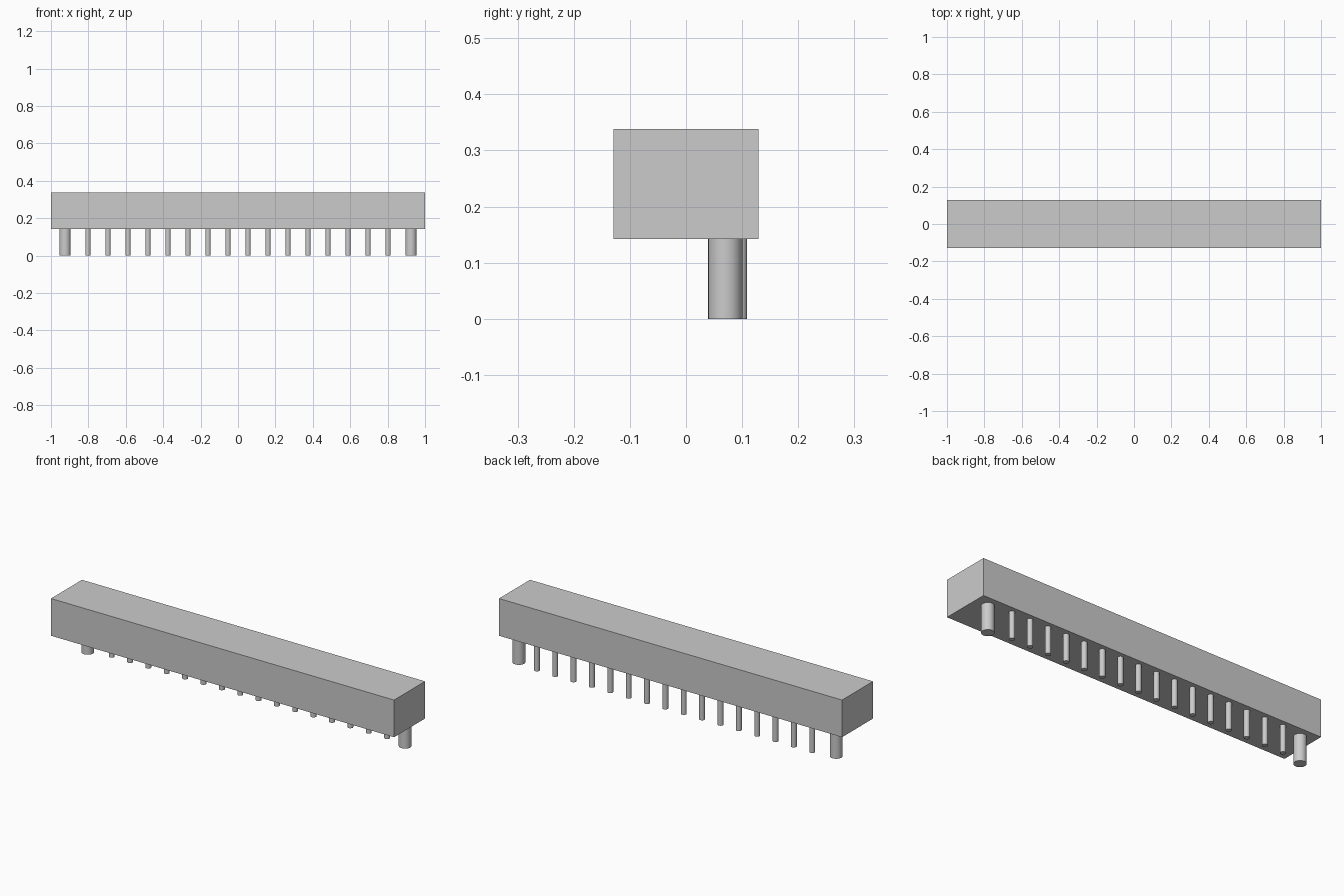
import bpy

cube = bpy.data.objects.get("Cube")
if cube:
    bpy.data.objects.remove(cube, do_unlink=True)

BASE_Z, TOP_Z = 0.142, 0.338
PIN_COUNT, PITCH = 16, 0.107

grey = bpy.data.materials.new("plain grey")
grey.use_nodes = True
grey.diffuse_color = (0.6, 0.6, 0.6, 1)
grey.node_tree.nodes["Principled BSDF"].inputs["Base Color"].default_value = grey.diffuse_color


def post(name, x, y, radius):
    """Round post hanging from the underside of the housing."""
    bpy.ops.mesh.primitive_cylinder_add(
        vertices=32, radius=radius, depth=BASE_Z, location=(x, y, BASE_Z / 2))
    ob = bpy.context.object
    ob.name = name
    ob.data.materials.append(grey)
    bpy.ops.object.shade_smooth_by_angle()


# Rectangular housing
bpy.ops.mesh.primitive_cube_add(size=1, location=(0, 0, (BASE_Z + TOP_Z) / 2))
housing = bpy.context.object
housing.name = "housing"
housing.scale = (2, 0.258, TOP_Z - BASE_Z)
bpy.ops.object.transform_apply(location=False, rotation=False, scale=True)
housing.data.materials.append(grey)

# Row of thin contact pins
for i in range(PIN_COUNT):
    post(f"contact_pin_{i + 1}", (i - (PIN_COUNT - 1) / 2) * PITCH, 0.095, 0.014)

# Thick mounting pegs at both ends
for side, sign in (("left", 1), ("right", -1)):
    post(f"mounting_peg_{side}", sign * 0.925, 0.07, 0.0305)
